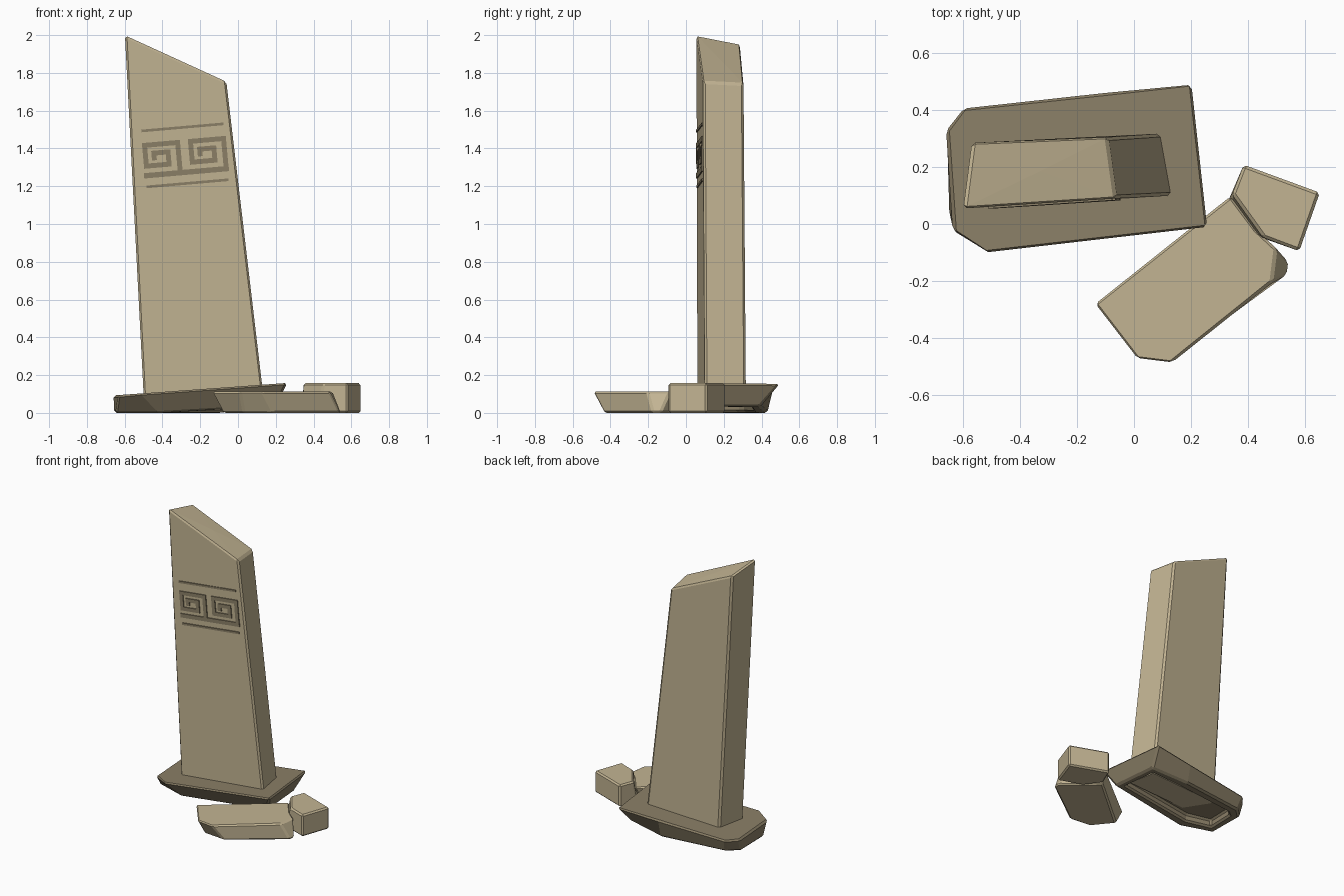
import bpy, bmesh, math

cube = bpy.data.objects.get("Cube")
if cube:
    bpy.data.objects.remove(cube, do_unlink=True)


def material(name, rgb):
    m = bpy.data.materials.new(name)
    m.use_nodes = True
    m.diffuse_color = (*rgb, 1)
    m.node_tree.nodes["Principled BSDF"].inputs["Base Color"].default_value = (*rgb, 1)
    return m


tan = material("tan stone", (0.54, 0.455, 0.29))
brown = material("brown stone", (0.26, 0.215, 0.136))


def finish(name, bm, mat, bevel=0):
    bmesh.ops.recalc_face_normals(bm, faces=bm.faces)
    mesh = bpy.data.meshes.new(name)
    bm.to_mesh(mesh)
    bm.free()
    ob = bpy.data.objects.new(name, mesh)
    bpy.context.collection.objects.link(ob)
    mesh.materials.append(mat)
    if bevel:
        mod = ob.modifiers.new("Worn edges", 'BEVEL')
        mod.width = bevel
        mod.segments = 1
        mod.limit_method = 'ANGLE'
        mod.angle_limit = math.radians(35)
    return ob


def block(name, low, high, mat, bevel=0.01, dip=None, hollow=None):
    """Loft between two outlines; optional sunken top point and hollow underside."""
    bm = bmesh.new()
    a = [bm.verts.new(p) for p in low]
    b = [bm.verts.new(p) for p in high]
    n = len(a)
    for i in range(n):
        j = (i + 1) % n
        bm.faces.new((a[i], a[j], b[j], b[i]))
    floor = bm.faces.new(a[::-1])
    if dip:
        c = bm.verts.new(dip)
        for i in range(n):
            bm.faces.new((b[i], b[(i + 1) % n], c))
    else:
        bm.faces.new(b)
    bmesh.ops.recalc_face_normals(bm, faces=bm.faces)
    if hollow:
        bmesh.ops.inset_region(bm, faces=[floor], thickness=hollow)
        ring = bmesh.ops.extrude_discrete_faces(bm, faces=[floor])["faces"]
        for v in ring[0].verts:
            v.co.z += 0.055
    return finish(name, bm, mat, bevel)


def at(points, height):
    return [(x, y, height(x)) for x, y in points]


# Tilted plinth, undercut on its long sides and hollow below
block("plinth",
      at([(-0.65, 0.04), (-0.42, -0.03), (0.2, 0.05), (0.17, 0.39), (-0.1, 0.43),
          (-0.58, 0.37), (-0.655, 0.3)], lambda x: max(0, 0.036 * (x + 0.1) / 0.3)),
      at([(-0.635, -0.03), (-0.52, -0.105), (0.262, -0.015), (0.205, 0.497), (-0.1, 0.463),
          (-0.6, 0.41), (-0.66, 0.33)], lambda x: 0.093 + 0.072 * (x + 0.65)),
      brown, 0.012, hollow=0.07)

# Leaning pillar with a broken, scooped top
block("pillar",
      [(-0.5, 0.06, 0.06), (0.14, 0.1, 0.06), (0.1, 0.318, 0.06), (-0.46, 0.28, 0.06)],
      [(-0.6, 0.055, 2.0), (-0.06, 0.09, 1.753), (-0.09, 0.305, 1.742), (-0.57, 0.285, 1.955)],
      tan, 0.012, dip=(-0.33, 0.185, 1.865))

# Fallen slab, undercut, with one splayed corner
block("fallen_slab",
      at([(-0.08, -0.28), (0.03, -0.415), (0.19, -0.43), (0.54, -0.175), (0.545, -0.135),
          (0.4, -0.02), (0.32, 0.06)], lambda x: 0),
      at([(-0.14, -0.28), (0.01, -0.475), (0.13, -0.49), (0.485, -0.205), (0.5, -0.085),
          (0.43, -0.02), (0.34, 0.1)], lambda x: 0.113),
      tan)

# Broken end piece beside the slab
block("fallen_chunk",
      at([(0.33, 0.08), (0.41, -0.035), (0.58, -0.095), (0.652, 0.11), (0.385, 0.208)],
         lambda x: 0),
      at([(0.345, 0.105), (0.455, -0.048), (0.58, -0.095), (0.652, 0.11), (0.385, 0.208)],
         lambda x: 0.157),
      tan)


# Raised meander ornament following the pillar's front face
def front_y(x, z):
    left = -0.5 - 0.1 * (z - 0.06) / 1.94
    right = 0.14 - 0.2 * (z - 0.06) / 1.69
    return 0.057 + 0.036 * (x - left) / (right - left)


def bar(bm, start, end, width):
    u0, u1 = sorted((start[0], end[0]))
    v0, v1 = sorted((start[1], end[1]))
    h = width / 2
    ring = []
    for u, v in ((u0 - h, v0 - h), (u1 + h, v0 - h), (u1 + h, v1 + h), (u0 - h, v1 + h)):
        x, z = -0.512 + u + 0.09 * v, 1.44 + 0.087 * u - v
        y = front_y(x, z)
        ring.append((bm.verts.new((x, y - 0.007, z)), bm.verts.new((x, y + 0.002, z))))
    bm.faces.new([r[0] for r in ring])
    bm.faces.new([r[1] for r in ring[::-1]])
    for i in range(4):
        p, q = ring[i], ring[(i + 1) % 4]
        bm.faces.new((p[0], p[1], q[1], q[0]))


bm = bmesh.new()
spiral = [(0.19, 0.18), (0.19, 0.025), (0.015, 0.025), (0.015, 0.135),
          (0.135, 0.135), (0.135, 0.07), (0.06, 0.07), (0.06, 0.095)]
for shift in (0, 0.243):
    for (u0, v0), (u1, v1) in zip(spiral, spiral[1:]):
        bar(bm, (u0 + shift, v0), (u1 + shift, v1), 0.026)
for v, width in ((-0.052, 0.014), (0.185, 0.028), (0.244, 0.014)):
    bar(bm, (0.012, v), (0.433, v), width)
finish("meander_ornament", bm, brown)
